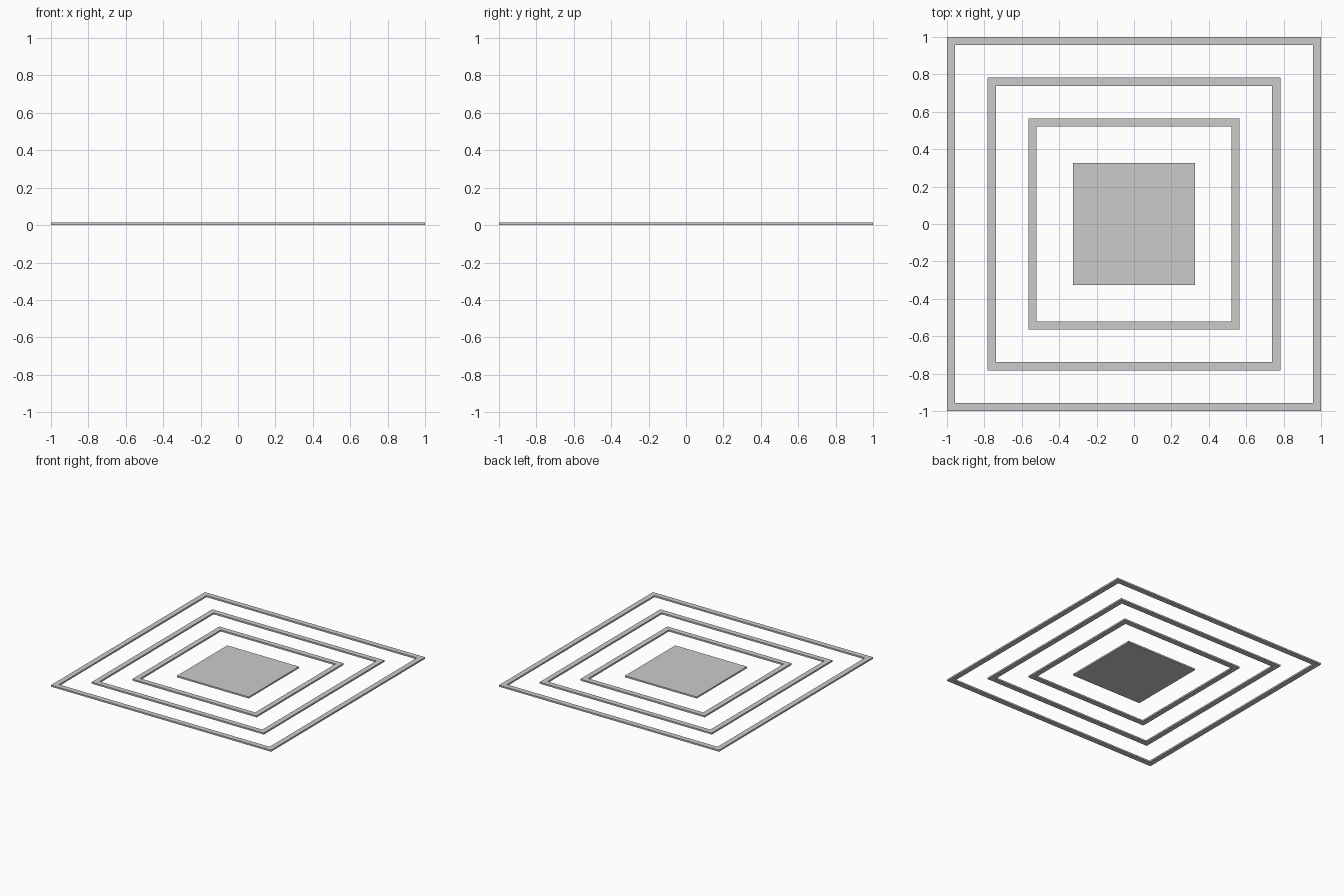
import bpy, bmesh

if "Cube" in bpy.data.objects:
    bpy.data.objects.remove(bpy.data.objects["Cube"])

U = 1 / 23      # layout unit
H = 0.013       # plate thickness


def square(bm, r, z):
    return [bm.verts.new((x * r, y * r, z)) for x, y in ((-1, -1), (1, -1), (1, 1), (-1, 1))]


def plate(name, outer, inner=0):
    """Flat square slab, or a square frame when inner is given."""
    bm = bmesh.new()
    lo, hi = square(bm, outer, 0), square(bm, outer, H)
    if inner:
        ilo, ihi = square(bm, inner, 0), square(bm, inner, H)
        loops = [lo, hi, ihi, ilo, lo]
    else:
        bm.faces.new(hi)
        bm.faces.new(lo[::-1])
        loops = [lo, hi]
    for a, b in zip(loops, loops[1:]):
        for i in range(4):
            j = (i + 1) % 4
            bm.faces.new((a[i], a[j], b[j], b[i]))
    bmesh.ops.recalc_face_normals(bm, faces=bm.faces)
    me = bpy.data.meshes.new(name)
    bm.to_mesh(me)
    bm.free()
    ob = bpy.data.objects.new(name, me)
    bpy.context.collection.objects.link(ob)


# concentric square frames
for name, r in (("outer_frame", 23), ("middle_frame", 18), ("inner_frame", 13)):
    plate(name, r * U, (r - 1) * U)

# solid centre
plate("centre_plate", 7.5 * U)
